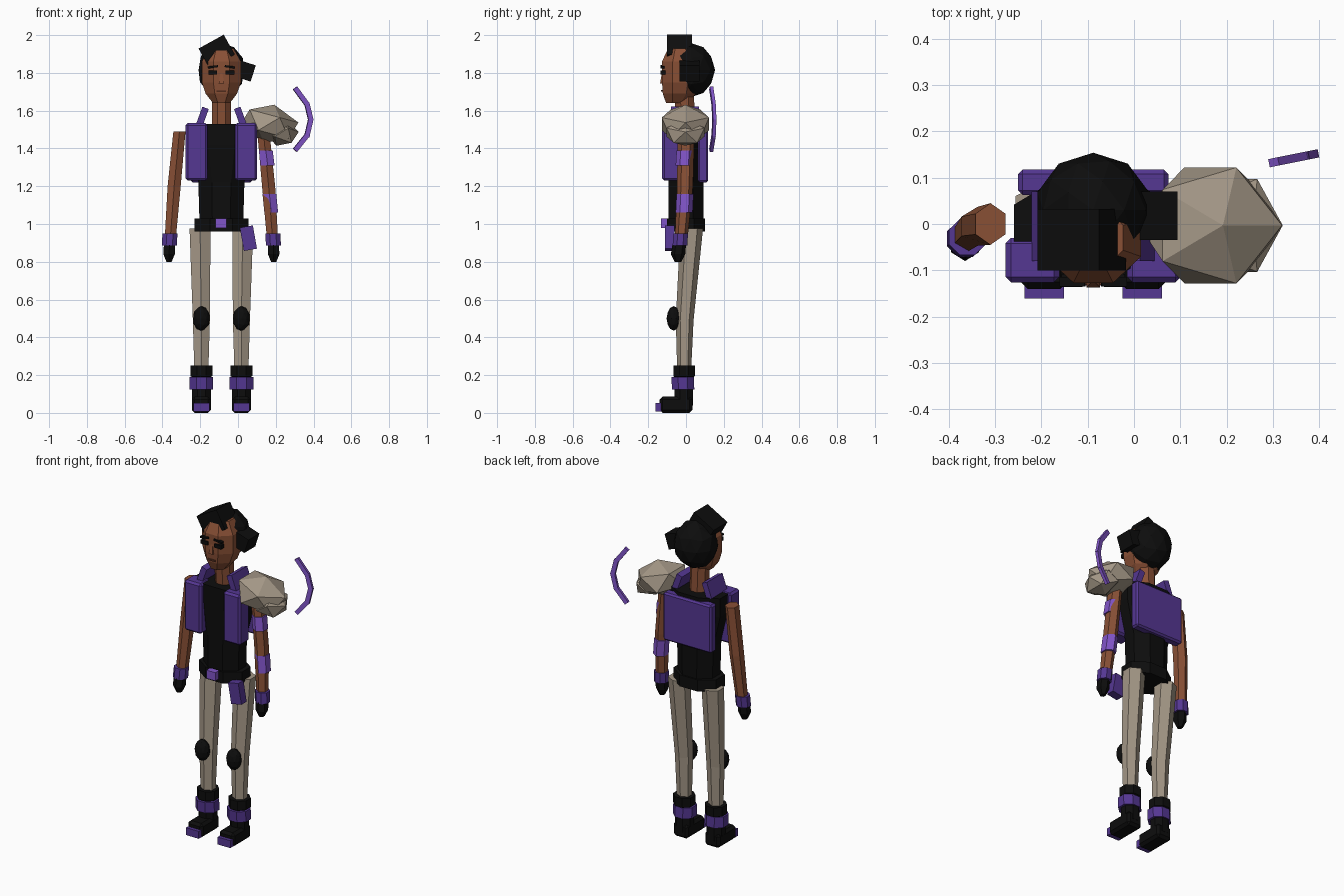
import bpy, bmesh, math
from mathutils import Vector, Matrix

if "Cube" in bpy.data.objects:
    bpy.data.objects.remove(bpy.data.objects["Cube"])

CX = -0.088  # centre line of the figure


def material(name, rgb):
    m = bpy.data.materials.new(name)
    m.use_nodes = True
    m.diffuse_color = (*rgb, 1)
    bsdf = m.node_tree.nodes["Principled BSDF"]
    bsdf.inputs["Base Color"].default_value = (*rgb, 1)
    bsdf.inputs["Roughness"].default_value = 0.9
    return m


SKIN = material("brown skin", (0.25, 0.08, 0.036))
LIP = material("dark brown lips", (0.13, 0.04, 0.02))
BLACK = material("black cloth", (0.004, 0.004, 0.004))
PURPLE = material("deep purple", (0.09, 0.038, 0.29))
VIOLET = material("bright violet", (0.22, 0.09, 0.58))
BEIGE = material("stone beige", (0.37, 0.31, 0.24))


def finish(name, bm, mat):
    bmesh.ops.recalc_face_normals(bm, faces=bm.faces[:])
    me = bpy.data.meshes.new(name)
    bm.to_mesh(me)
    bm.free()
    me.materials.append(mat)
    ob = bpy.data.objects.new(name, me)
    bpy.context.collection.objects.link(ob)
    return ob


def box(name, loc, size, mat, rot=(0, 0, 0), bevel=0):
    bm = bmesh.new()
    bmesh.ops.create_cube(bm, size=1)
    bmesh.ops.scale(bm, vec=size, verts=bm.verts)
    ob = finish(name, bm, mat)
    ob.location = loc
    ob.rotation_euler = [math.radians(a) for a in rot]
    if bevel:
        mod = ob.modifiers.new("bevel", "BEVEL")
        mod.width, mod.segments = bevel, 1
    return ob


def loft(name, rings, sides, mat):
    """Stack of flat-sided rings, each (x, y, z, radius x, radius y)."""
    bm = bmesh.new()
    loops = []
    for x, y, z, rx, ry in rings:
        angles = [2 * math.pi * (i + 0.5) / sides for i in range(sides)]
        loops.append([bm.verts.new((x + rx * math.cos(a), y + ry * math.sin(a), z))
                      for a in angles])
    for low, high in zip(loops, loops[1:]):
        for i in range(sides):
            j = (i + 1) % sides
            bm.faces.new((low[i], low[j], high[j], high[i]))
    bm.faces.new(loops[0][::-1])
    bm.faces.new(loops[-1])
    return finish(name, bm, mat)


def rock(name, loc, radii, mat, tilt=0, level=1):
    bm = bmesh.new()
    bmesh.ops.create_icosphere(bm, subdivisions=level, radius=1)
    bmesh.ops.scale(bm, vec=radii, verts=bm.verts)
    ob = finish(name, bm, mat)
    ob.location = loc
    ob.rotation_euler.y = math.radians(tilt)
    return ob


# Torso, belt and neck
loft("shirt", [(CX, 0, 1.0, .125, .10), (CX, 0, 1.22, .132, .10),
               (CX, 0, 1.42, .185, .11), (CX, 0, 1.53, .185, .11)], 8, BLACK)
loft("belt", [(CX, 0, .96, .155, .11), (CX, 0, 1.03, .155, .11)], 8, BLACK)
box("belt_buckle", (-.09, -.115, 1.005), (.06, .035, .05), VIOLET)
box("hip_pouch", (.055, -.085, .925), (.07, .05, .125), PURPLE, (0, -10, 0))
loft("neck", [(CX, 0, 1.5, .055, .055), (CX, -.01, 1.7, .055, .055)], 8, SKIN)

# Vest
box("vest_back", (CX, .09, 1.365), (.325, .055, .29), PURPLE, bevel=.01)

# Head and face
loft("head", [(CX, -.05, 1.64, .048, .06), (CX, -.035, 1.69, .09, .095),
              (CX, -.03, 1.75, .112, .105), (CX, -.03, 1.86, .112, .105),
              (CX, -.03, 1.93, .07, .07)], 8, SKIN)
loft("nose", [(CX, -.127, 1.745, .02, .014), (CX, -.122, 1.80, .008, .008)], 4, SKIN)
box("mouth", (CX, -.127, 1.705), (.05, .009, .009), LIP)
for side, label in ((-1, "right"), (1, "left")):
    box(label + "_eye", (CX + side * .046, -.122, 1.802), (.046, .028, .022), BLACK)
    box(label + "_brow", (CX + side * .045, -.125, 1.832), (.055, .02, .011), BLACK,
        (0, side * 8, 0))

# Hair
rock("hair", (CX, .03, 1.815), (.127, .124, .142), BLACK, level=2)
box("hair_crest", (-.113, -.034, 1.913), (.152, .132, .12), BLACK, (0, -29, 0))
box("hair_side_tuft", (.04, .018, 1.81), (.085, .105, .09), BLACK, (0, 18, 0))

# Paired parts
for s, label in ((-1, "right_"), (1, "left_")):
    def at(d):
        return CX + s * d

    box(label + "vest_panel", (at(.131), -.078, 1.382), (.117, .096, .305), PURPLE,
        bevel=.012)
    box(label + "collar", (at(.1), -.005, 1.57), (.036, .15, .095), PURPLE,
        (0, -20 * s, 0))

    # Arms
    loft(label + "arm", [(at(.27), -.025, .93, .034, .034), (at(.25), -.005, 1.2, .04, .042),
                         (at(.222), 0, 1.49, .037, .045)], 6, SKIN)
    loft(label + "wrist_band", [(at(.276), -.032, .885, .043, .042),
                                (at(.272), -.028, .95, .043, .042)], 8, PURPLE)
    loft(label + "glove", [(at(.277), -.042, .80, .016, .018), (at(.277), -.042, .84, .035, .038),
                           (at(.275), -.036, .89, .034, .036)], 6, BLACK)

    # Legs
    loft(label + "leg", [(at(.106), -.01, .2, .042, .036), (at(.106), -.007, .49, .052, .047),
                         (at(.113), .03, .975, .064, .06)], 6, BEIGE)
    rock(label + "knee_pad", (at(.106), -.065, .5), (.046, .038, .065), BLACK, level=2)

    # Boots
    loft(label + "boot_shaft", [(at(.106), -.012, .04, .054, .052),
                                (at(.106), -.012, .19, .054, .055),
                                (at(.106), -.01, .195, .063, .062),
                                (at(.106), -.01, .25, .063, .062)], 8, BLACK)
    loft(label + "boot_strap", [(at(.106), -.015, .125, .068, .064),
                                (at(.106), -.018, .19, .068, .064)], 8, PURPLE)
    box(label + "boot_foot", (at(.106), -.053, .043), (.1, .175, .085), BLACK, bevel=.015)
    box(label + "toe_cap", (at(.106), -.143, .03), (.085, .035, .045), PURPLE)

# Upper and lower bands on the left arm
for name, x, z, h in (("upper_arm_band", .152, 1.35, .08), ("forearm_band", .171, 1.11, .1)):
    loft(name, [(x + .005, -.01, z - h / 2, .042, .045),
                (x - .005, -.005, z + h / 2, .042, .045)], 6, VIOLET)

# Stone shoulder guard
rock("shoulder_guard", (.165, -.003, 1.53), (.165, .147, .105), BEIGE, 15)
rock("shoulder_guard_lower", (.23, -.003, 1.485), (.095, .118, .075), BEIGE, 20)

# Floating arc made of overlapping bars
arc = [(.305, 1.715), (.365, 1.635), (.385, 1.553), (.365, 1.468), (.305, 1.395)]
for i, ((x0, z0), (x1, z1)) in enumerate(zip(arc, arc[1:])):
    a = Vector((x0, .133 + (x0 - .3) * .2, z0))
    b = Vector((x1, .133 + (x1 - .3) * .2, z1))
    bar = box("arc_bar_%d" % (i + 1), (a + b) / 2, (.026, .018, (b - a).length + .012), VIOLET)
    bar.rotation_euler = (0, math.atan2(x1 - x0, z1 - z0), .2)
